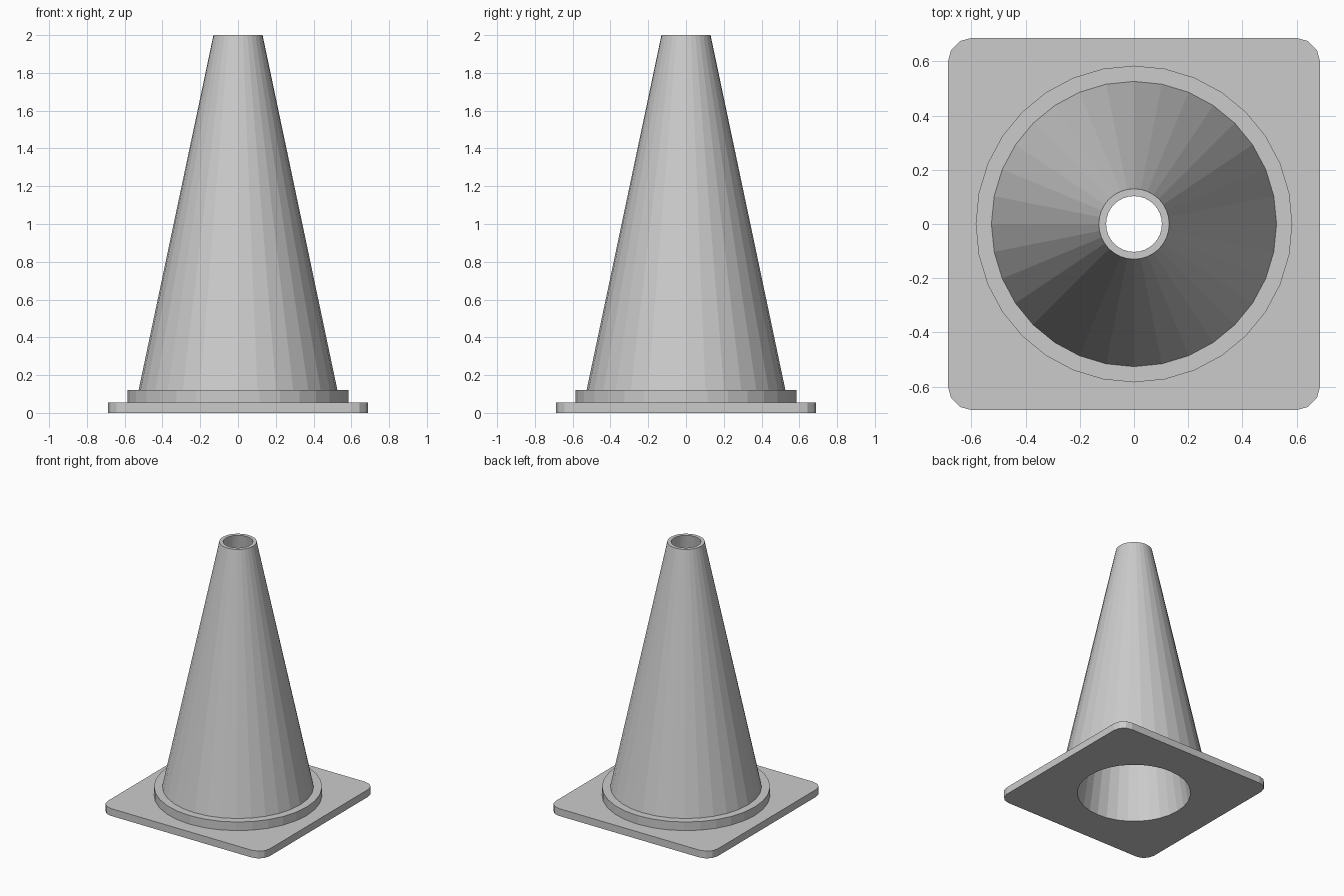
import bpy, bmesh
from math import cos, sin, pi, radians

if "Cube" in bpy.data.objects:
    bpy.data.objects.remove(bpy.data.objects["Cube"])

SIDES = 32
HALF, CORNER, PLATE_TOP = 0.687, 0.09, 0.056
RIM_R, RIM_TOP = 0.584, 0.122
HOLE_R, TOP_HOLE_R, HEIGHT = 0.405, 0.103, 2.0


def circle(bm, r, z):
    return [bm.verts.new((r * cos(2 * pi * i / SIDES), r * sin(2 * pi * i / SIDES), z))
            for i in range(SIDES)]


def rounded_square(bm, z):
    c = HALF - CORNER
    verts = []
    for k, (sx, sy) in enumerate([(1, 1), (-1, 1), (-1, -1), (1, -1)]):
        for j in range(4):
            a = radians(90 * k + 30 * j)
            verts.append(bm.verts.new((sx * c + CORNER * cos(a), sy * c + CORNER * sin(a), z)))
    return verts


def bridge(bm, lower, upper):
    n = len(lower)
    for i in range(n):
        j = (i + 1) % n
        bm.faces.new((lower[i], lower[j], upper[j], upper[i]))


def fill_between(bm, outer, inner, up):
    edges = []
    for loop in (outer, inner):
        for i, v in enumerate(loop):
            w = loop[(i + 1) % len(loop)]
            edges.append(bm.edges.get((v, w)) or bm.edges.new((v, w)))
    res = bmesh.ops.triangle_fill(bm, edges=edges, use_beauty=True, normal=(0, 0, up))
    for f in res["geom"]:
        if isinstance(f, bmesh.types.BMFace):
            f.normal_update()
            if f.normal.z * up < 0:
                f.normal_flip()


def finish(bm, name):
    mesh = bpy.data.meshes.new(name)
    bm.to_mesh(mesh)
    bm.free()
    obj = bpy.data.objects.new(name, mesh)
    bpy.context.collection.objects.link(obj)
    return obj


# Square base plate with rounded corners and a round opening underneath
bm = bmesh.new()
low, high = rounded_square(bm, 0), rounded_square(bm, PLATE_TOP)
bridge(bm, low, high)
fill_between(bm, low, circle(bm, HOLE_R, 0), -1)
fill_between(bm, high, circle(bm, RIM_R, PLATE_TOP), 1)
finish(bm, "base_plate")

# Hollow cone: rim collar, tapered outside, top lip, tapered inside
bm = bmesh.new()
profile = [(RIM_R, PLATE_TOP), (RIM_R, RIM_TOP), (0.526, RIM_TOP),
           (0.130, HEIGHT), (TOP_HOLE_R, HEIGHT), (HOLE_R, 0)]
rings = [circle(bm, r, z) for r, z in profile]
for a, b in zip(rings, rings[1:]):
    bridge(bm, a, b)
finish(bm, "cone_body")
